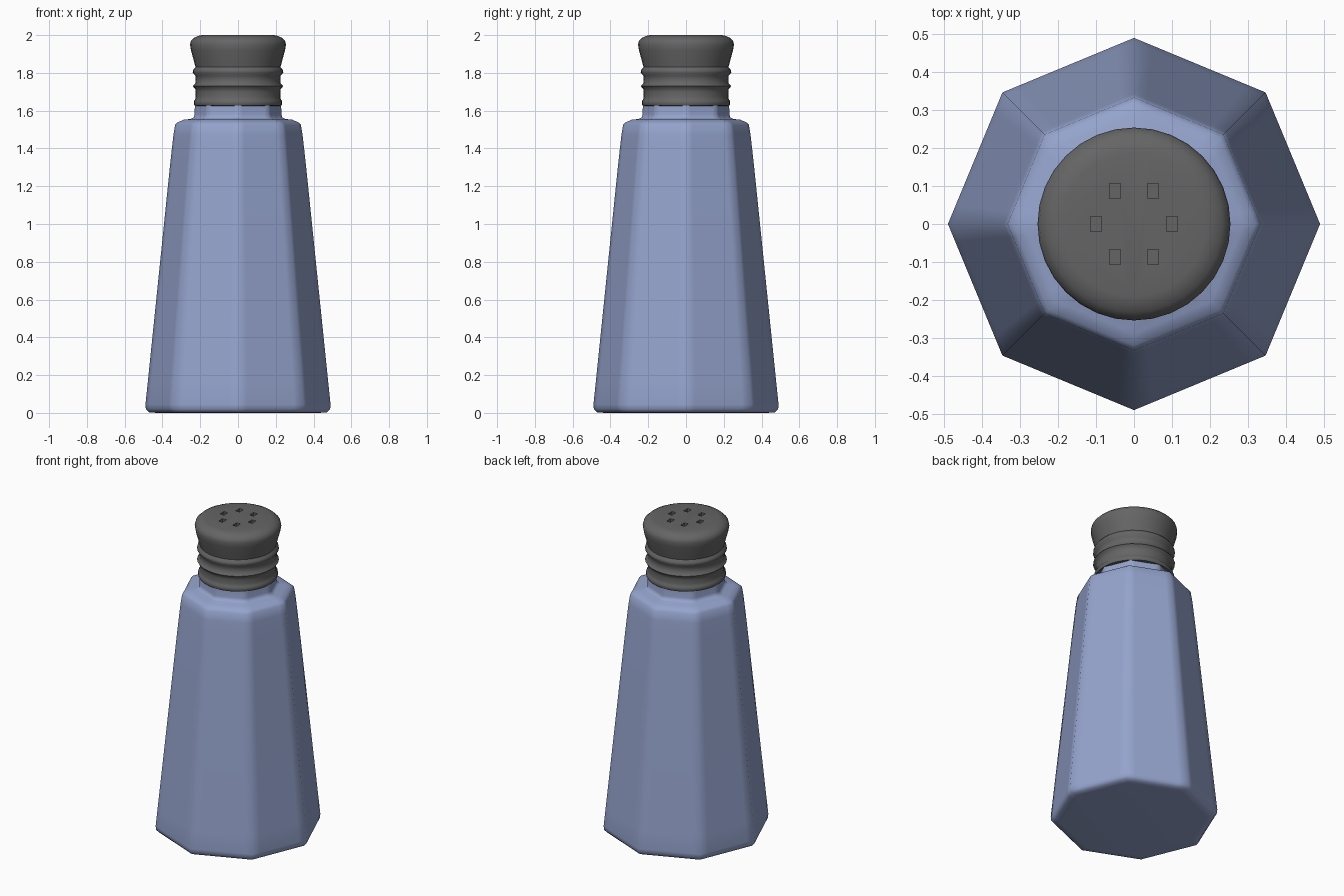
import bpy
import bmesh
from math import sin, cos, pi, radians
from mathutils import Vector

if "Cube" in bpy.data.objects:
    bpy.data.objects.remove(bpy.data.objects["Cube"])


def material(name, rgb):
    mat = bpy.data.materials.new(name)
    mat.use_nodes = True
    mat.diffuse_color = (*rgb, 1)
    mat.node_tree.nodes["Principled BSDF"].inputs["Base Color"].default_value = (*rgb, 1)
    return mat


def loft(name, outline, profile, mat):
    """Stack scaled copies of a unit outline along (radius, z) and cap both ends."""
    bm = bmesh.new()
    rings = [[bm.verts.new((p.x * r, p.y * r, z)) for p in outline] for r, z in profile]
    n = len(outline)
    for low, high in zip(rings, rings[1:]):
        for i in range(n):
            j = (i + 1) % n
            bm.faces.new((low[i], low[j], high[j], high[i]))
    bm.faces.new(rings[0][::-1])
    bm.faces.new(rings[-1])
    mesh = bpy.data.meshes.new(name)
    bm.to_mesh(mesh)
    bm.free()
    mesh.materials.append(mat)
    obj = bpy.data.objects.new(name, mesh)
    bpy.context.collection.objects.link(obj)
    return obj


def select(obj):
    bpy.ops.object.select_all(action="DESELECT")
    obj.select_set(True)
    bpy.context.view_layer.objects.active = obj


def polygon(n):
    return [Vector((cos(2 * pi * i / n), sin(2 * pi * i / n))) for i in range(n)]


glass = material("blue glass", (0.30, 0.37, 0.61))
metal = material("dark grey metal", (0.13, 0.13, 0.13))

# Octagon with support points beside each corner, to soften the shading there
corners = polygon(8)
octagon = []
for i, c in enumerate(corners):
    octagon += [c.lerp(corners[i - 1], 0.14), c, c.lerp(corners[(i + 1) % 8], 0.14)]

# Tapered glass body with shoulder and neck
body = loft("glass_body", octagon, [
    (0.43, 0), (0.472, 0.003), (0.488, 0.02), (0.49, 0.045), (0.478, 0.16),
    (0.363, 1.28), (0.35, 1.4), (0.342, 1.47), (0.333, 1.525), (0.32, 1.538), (0.288, 1.552),
    (0.25, 1.556), (0.234, 1.564), (0.23, 1.58), (0.228, 1.64)], glass)
select(body)
bpy.ops.object.shade_smooth_by_angle(angle=radians(60))

# Round screw cap with ridges and a flared top
cap = loft("shaker_cap", polygon(32), [
    (0.215, 1.625), (0.23, 1.627), (0.234, 1.635), (0.234, 1.65), (0.228, 1.658),
    (0.224, 1.67), (0.224, 1.70), (0.226, 1.715), (0.24, 1.73), (0.226, 1.745),
    (0.224, 1.765), (0.226, 1.785), (0.24, 1.802), (0.238, 1.815), (0.225, 1.83),
    (0.234, 1.865), (0.249, 1.92), (0.254, 1.95), (0.249, 1.97), (0.232, 1.986),
    (0.21, 1.996), (0.19, 2)], metal)

# Ring of rectangular pouring holes
for p in polygon(6):
    bpy.ops.mesh.primitive_cube_add(size=1, location=(p.x * 0.1, p.y * 0.1, 2))
    cutter = bpy.context.object
    cutter.name = "hole_cutter"
    cutter.hide_render = True
    cutter.scale = (0.028, 0.04, 0.08)
    select(cap)
    cut = cap.modifiers.new("pouring_hole", "BOOLEAN")
    cut.operation = "DIFFERENCE"
    cut.solver = "EXACT"
    cut.object = cutter
    bpy.ops.object.modifier_apply(modifier=cut.name)
    bpy.data.objects.remove(cutter)

select(cap)
bpy.ops.object.shade_smooth_by_angle(angle=radians(50))
